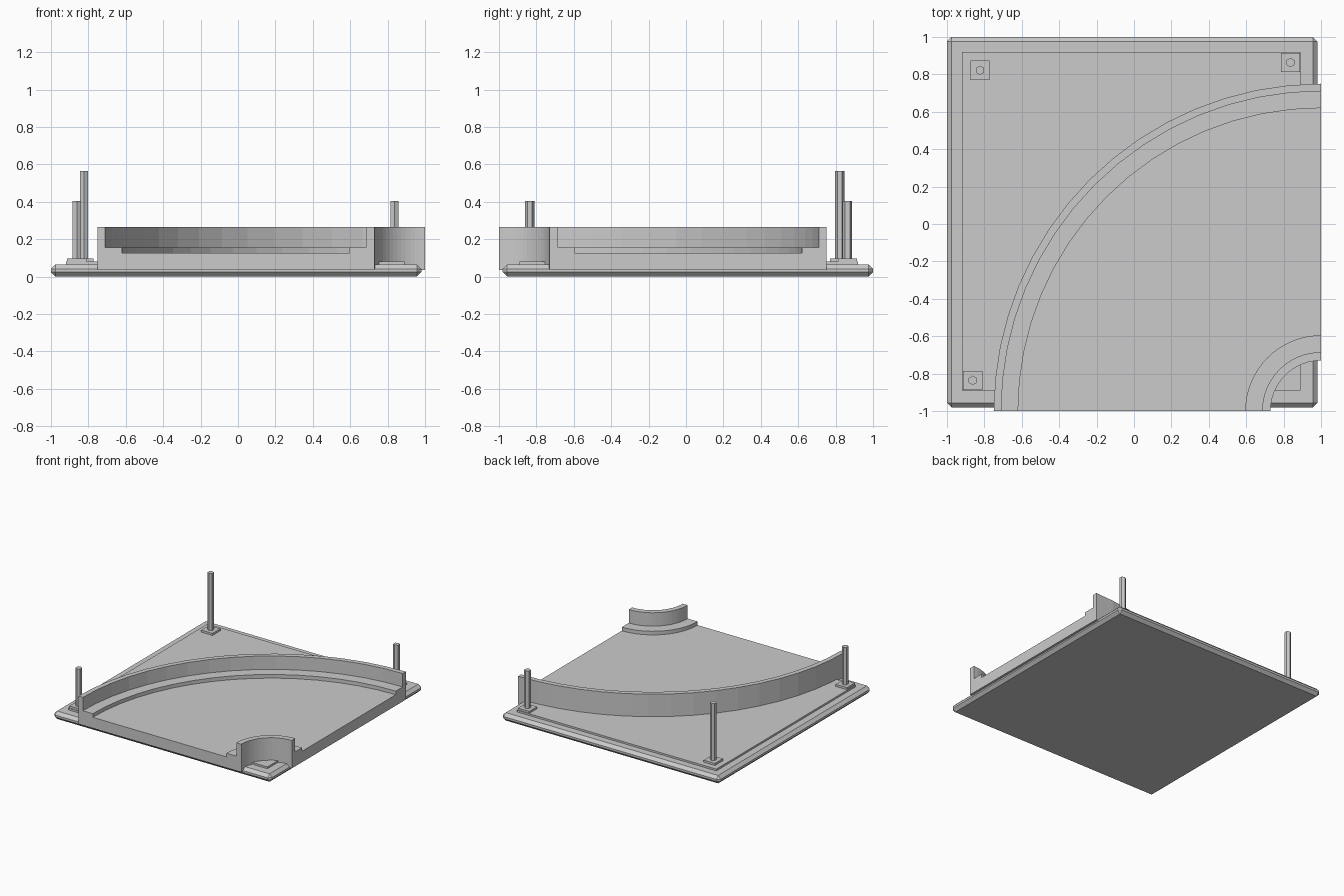
import bpy, bmesh, math

cube = bpy.data.objects.get("Cube")
if cube:
    bpy.data.objects.remove(cube, do_unlink=True)

grey = bpy.data.materials.new("plain grey")
grey.use_nodes = True
colour = (0.6, 0.6, 0.6, 1)
grey.diffuse_color = colour
grey.node_tree.nodes["Principled BSDF"].inputs["Base Color"].default_value = colour


def finish(name, bm):
    bmesh.ops.recalc_face_normals(bm, faces=bm.faces)
    mesh = bpy.data.meshes.new(name)
    bm.to_mesh(mesh)
    bm.free()
    mesh.materials.append(grey)
    ob = bpy.data.objects.new(name, mesh)
    bpy.context.collection.objects.link(ob)
    return ob


def slab(name, x, y, size, z0, z1, chamfer=0):
    bm = bmesh.new()
    bmesh.ops.create_cube(bm, size=1)
    for v in bm.verts:
        v.co = (x + v.co.x * size, y + v.co.y * size, z0 + (v.co.z + 0.5) * (z1 - z0))
    if chamfer:
        bmesh.ops.bevel(bm, geom=bm.edges[:], offset=chamfer, segments=1, affect='EDGES')
    return finish(name, bm)


def pole(name, x, y, radius, z0, z1):
    bm = bmesh.new()
    bmesh.ops.create_cone(bm, cap_ends=True, segments=6, radius1=radius,
                          radius2=radius, depth=z1 - z0)
    bmesh.ops.translate(bm, verts=bm.verts, vec=(x, y, (z0 + z1) / 2))
    return finish(name, bm)


# Chamfered base plate with a thin raised panel
slab("base_plate", -0.01, 0.01, 1.98, 0, 0.065, 0.024)
slab("base_panel", -0.014, 0.014, 1.81, 0.05, 0.08)

# Curved track: cross-section (radius, height) swept a quarter turn about the corner
half = [(1.75, 0.265), (1.71, 0.265), (1.71, 0.155), (1.62, 0.155), (1.62, 0.125)]
inner = [(0.405, 0.125), (0.405, 0.155), (0.315, 0.155), (0.315, 0.265), (0.27, 0.265)]
profile = [(0.27, 0.035), (1.75, 0.035)] + half + inner
steps = 16
bm = bmesh.new()
rings = []
for i in range(steps + 1):
    a = math.pi / 2 * (1 + i / steps)
    rings.append([bm.verts.new((1 + r * math.cos(a), -1 + r * math.sin(a), z))
                  for r, z in profile])
for a, b in zip(rings, rings[1:]):
    for j in range(len(profile)):
        k = (j + 1) % len(profile)
        bm.faces.new((a[j], a[k], b[k], b[j]))
bm.faces.new(rings[0])
bm.faces.new(rings[-1])
finish("curved_track", bm)

# Hexagonal poles on square pads
for name, x, y, top in (("front_right", -0.862, -0.836, 0.405),
                        ("back_right", -0.823, 0.822, 0.565),
                        ("back_left", 0.836, 0.863, 0.405)):
    slab(name + "_pad", x, y, 0.102, 0.07, 0.097)
    pole(name + "_pole", x, y, 0.025, 0.09, top)
